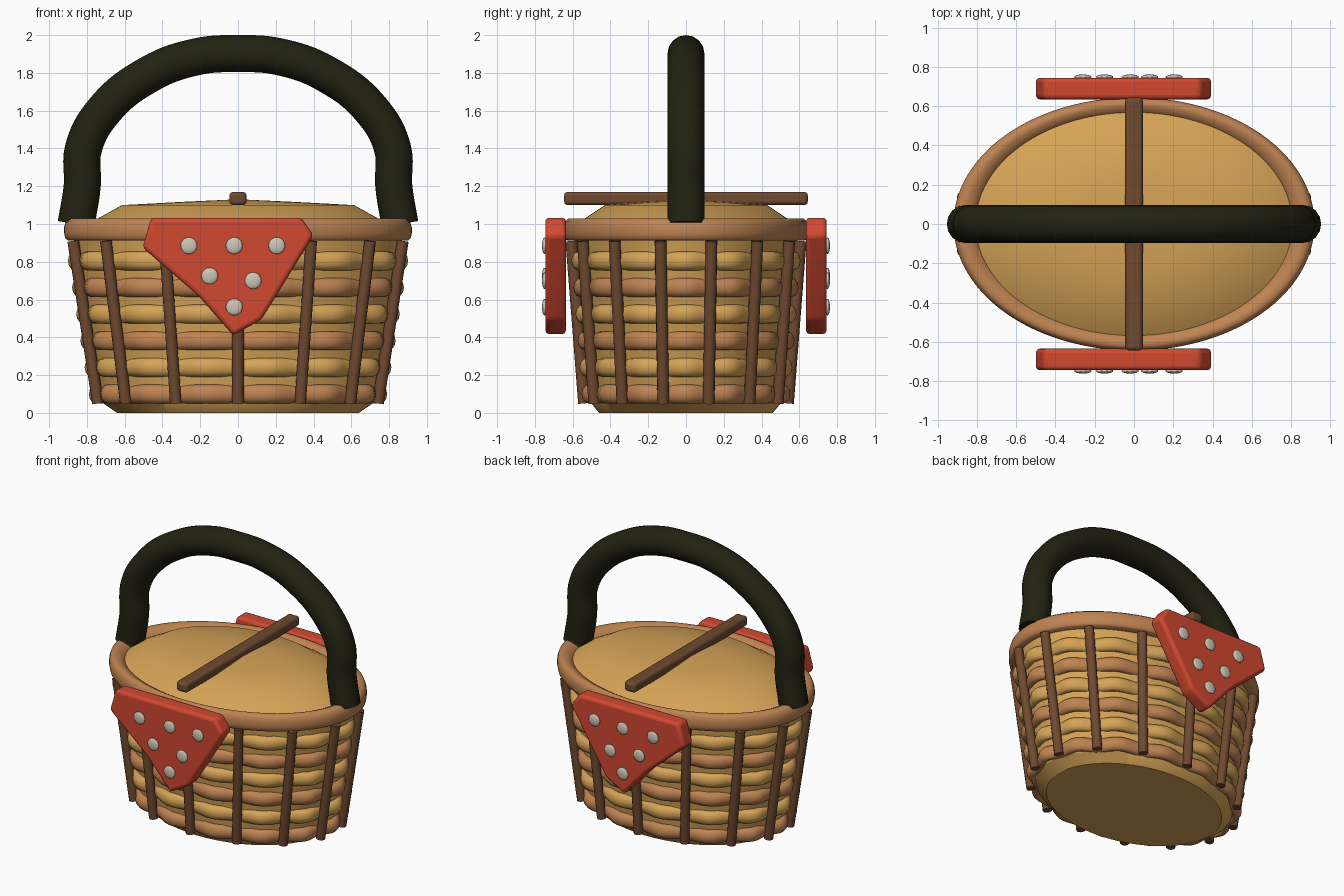
import bpy, bmesh
from math import sin, cos, pi, tau
from mathutils import Vector

if "Cube" in bpy.data.objects:
    bpy.data.objects.remove(bpy.data.objects["Cube"])


def material(name, rgb):
    m = bpy.data.materials.new(name)
    m.use_nodes = True
    m.diffuse_color = (*rgb, 1)
    bsdf = m.node_tree.nodes["Principled BSDF"]
    bsdf.inputs["Base Color"].default_value = (*rgb, 1)
    bsdf.inputs["Roughness"].default_value = 0.8
    return m


STRAW = material("straw", (0.67, 0.37, 0.095))
CANE = material("light brown cane", (0.52, 0.23, 0.085))
WOOD = material("dark brown wood", (0.16, 0.068, 0.03))
RED = material("red cloth", (0.64, 0.065, 0.03))
CREAM = material("cream spots", (0.62, 0.56, 0.46))
OLIVE = material("dark olive", (0.016, 0.016, 0.006))

STAKES = 14
SEGMENTS = 112


def finish(name, bm, mat, angle=40):
    bmesh.ops.recalc_face_normals(bm, faces=bm.faces)
    mesh = bpy.data.meshes.new(name)
    bm.to_mesh(mesh)
    bm.free()
    obj = bpy.data.objects.new(name, mesh)
    bpy.context.collection.objects.link(obj)
    mesh.materials.append(mat)
    smooth(obj, angle)
    return obj


def smooth(obj, angle):
    bpy.ops.object.select_all(action="DESELECT")
    obj.select_set(True)
    bpy.context.view_layer.objects.active = obj
    bpy.ops.object.shade_smooth_by_angle(angle=angle * pi / 180)


def loft(name, rings, mat, point, closed=False, angle=40):
    """Skin rings; point(ring, angle) gives each position."""
    bm = bmesh.new()
    loops = [[bm.verts.new(point(r, tau * i / SEGMENTS)) for i in range(SEGMENTS)]
             for r in rings]
    pairs = list(zip(loops, loops[1:]))
    if closed:
        pairs.append((loops[-1], loops[0]))
    else:
        bm.faces.new(loops[0])
        bm.faces.new(loops[-1])
    for a, b in pairs:
        for i in range(SEGMENTS):
            j = (i + 1) % SEGMENTS
            bm.faces.new((a[i], a[j], b[j], b[i]))
    return finish(name, bm, mat, angle)


def oval(ring, t):
    rx, ry, z = ring
    return (rx * cos(t), ry * sin(t), z)


def wall(z):
    """Half widths of the tapered wall at the stakes."""
    f = (z - 0.05) / 0.86
    return 0.76 + 0.135 * f, 0.54 + 0.067 * f


# Basket body with a chamfered base
body = [(0.64, 0.46, 0), (0.72, 0.505, 0.055)]
for z in (0.1, 0.95):
    rx, ry = wall(z)
    body.append((rx - 0.03, ry - 0.03, z))
loft("basket_body", body, STRAW, oval, angle=30)

# Woven bands that dip inward behind each stake
for row in range(6):
    height = 0.1 + 0.141 * row
    rx, ry = wall(height)

    def woven(a, t):
        out = 0.037 * cos(a) - 0.033 - 0.018 * cos(STAKES * (t + pi / 2))
        return ((rx + out) * cos(t), (ry + out) * sin(t), height + 0.05 * sin(a))

    loft(f"woven_band_{row + 1}", [tau * k / 12 for k in range(12)],
         STRAW if row % 2 else CANE, woven, closed=True, angle=60)

# Upright stakes
for k in range(STAKES):
    t = tau * k / STAKES - pi / 2
    low, high = [Vector(oval((*wall(z), z), t)) for z in (0.05, 0.91)]
    axis = high - low
    bm = bmesh.new()
    bmesh.ops.create_cone(bm, cap_ends=True, segments=12, radius1=0.031,
                          radius2=0.031, depth=axis.length)
    bmesh.ops.rotate(bm, verts=bm.verts, matrix=axis.to_track_quat("Z", "Y").to_matrix())
    bmesh.ops.translate(bm, verts=bm.verts, vec=(low + high) / 2)
    finish(f"stake_{k + 1}", bm, WOOD)

# Rounded rim, its section given as (outward offset, height)
section = [(-0.12, 0.92), (-0.02, 0.912), (-0.005, 0.925), (0, 0.95), (0, 0.985),
           (-0.01, 1.015), (-0.03, 1.03), (-0.06, 1.028), (-0.1, 1.01), (-0.13, 0.97)]
loft("rim", [(0.92 + d, 0.645 + d * 0.75, z) for d, z in section], CANE, oval,
     closed=True, angle=60)

# Low domed lid
loft("lid", [(0.83, 0.61, 0.98), (0.615, 0.43, 1.1), (0.3, 0.21, 1.117),
             (0.02, 0.015, 1.13)], STRAW, oval, angle=60)


def rounded(obj, width):
    mod = obj.modifiers.new("soft_edges", "BEVEL")
    mod.width = width
    mod.segments = 3
    mod.limit_method = "ANGLE"
    mod.angle_limit = 0.4


# Crossbar over the lid
bm = bmesh.new()
bmesh.ops.create_cube(bm, size=1)
bmesh.ops.scale(bm, verts=bm.verts, vec=(0.09, 1.29, 0.07))
bmesh.ops.translate(bm, verts=bm.verts, vec=(0, 0, 1.135))
rounded(finish("crossbar", bm, WOOD, 50), 0.02)

# Arched handle
half = [(0.857, 1.0), (0.825, 1.2), (0.818, 1.4), (0.71, 1.6), (0.475, 1.79), (0.22, 1.885)]
path = [(-x, z) for x, z in half] + [(0, 1.902)] + half[::-1]
curve = bpy.data.curves.new("handle", "CURVE")
curve.dimensions = "3D"
curve.bevel_depth = 0.098
curve.bevel_resolution = 6
curve.use_fill_caps = True
spline = curve.splines.new("BEZIER")
spline.bezier_points.add(len(path) - 1)
for p, (x, z) in zip(spline.bezier_points, path):
    p.co = (x, 0, z)
    p.handle_left_type = p.handle_right_type = "AUTO"
curve.materials.append(OLIVE)
handle = bpy.data.objects.new("handle", curve)
bpy.context.collection.objects.link(handle)
bpy.ops.object.select_all(action="DESELECT")
handle.select_set(True)
bpy.context.view_layer.objects.active = handle
bpy.ops.object.convert(target="MESH")
smooth(bpy.context.view_layer.objects.active, 50)

# Spotted cloth corners on the front and back
outline = [(-0.46, 1.033), (0.335, 1.033), (0.4, 0.94), (0.125, 0.495),
           (-0.025, 0.41), (-0.21, 0.62), (-0.505, 0.875)]
spots = [(-0.26, 0.885), (-0.02, 0.885), (0.205, 0.885),
         (-0.15, 0.725), (0.08, 0.70), (-0.02, 0.56)]
for side, label in ((-1, "front"), (1, "back")):
    bm = bmesh.new()
    face = bm.faces.new([bm.verts.new((x, side * 0.635, z)) for x, z in outline])
    grown = bmesh.ops.extrude_face_region(bm, geom=[face])["geom"]
    bmesh.ops.translate(bm, vec=(0, side * 0.11, 0),
                        verts=[v for v in grown if isinstance(v, bmesh.types.BMVert)])
    rounded(finish(f"{label}_cloth", bm, RED, 50), 0.022)
    bm = bmesh.new()
    for x, z in spots:
        new = bmesh.ops.create_uvsphere(bm, u_segments=20, v_segments=10, radius=0.044)["verts"]
        bmesh.ops.scale(bm, verts=new, vec=(1, 0.3, 1))
        bmesh.ops.translate(bm, verts=new, vec=(x, side * 0.749, z))
    finish(f"{label}_cloth_spots", bm, CREAM, 60)
